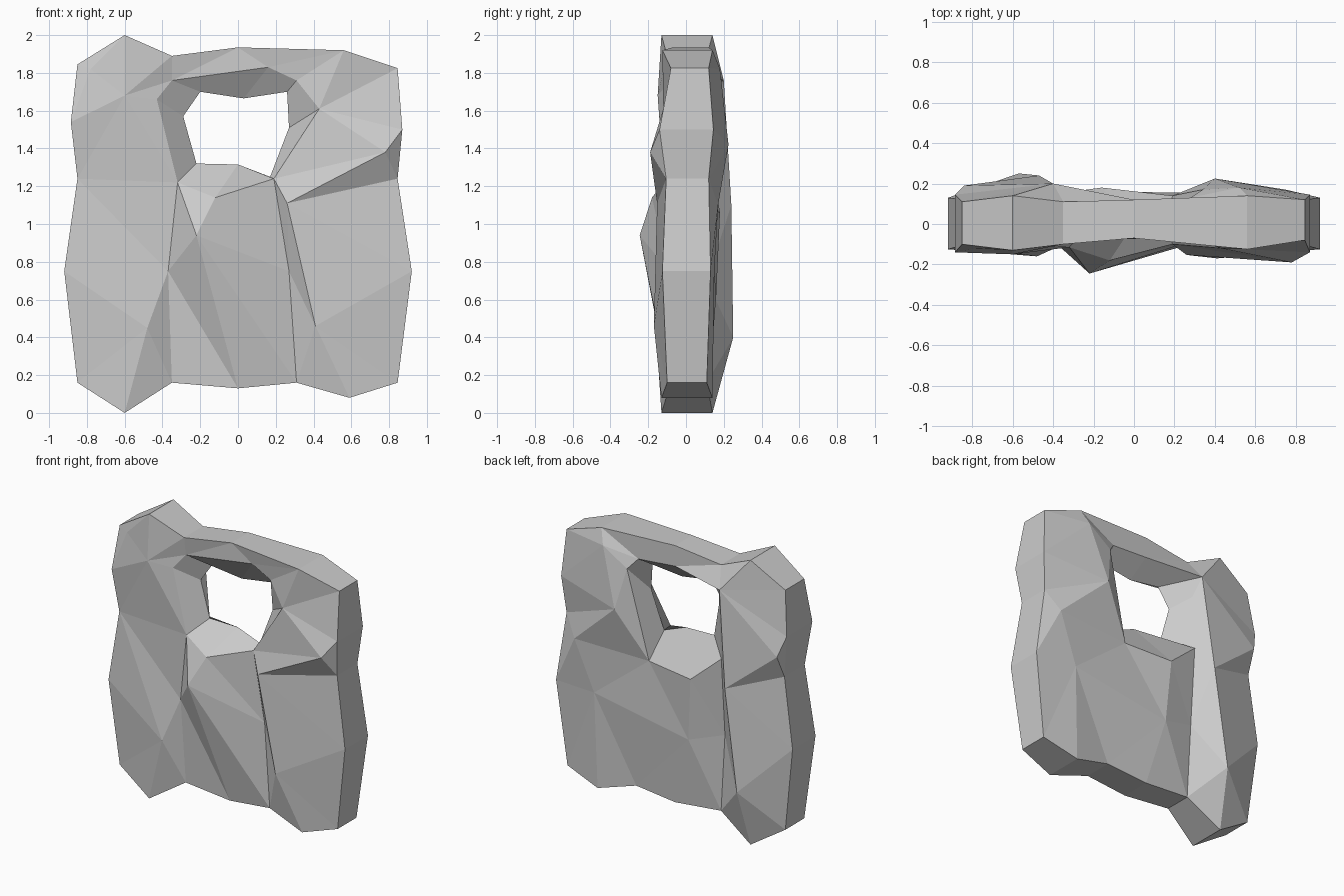
import bpy, bmesh
from mathutils import Vector
from mathutils.geometry import delaunay_2d_cdt

if "Cube" in bpy.data.objects:
    bpy.data.objects.remove(bpy.data.objects["Cube"])

# Silhouette: x, z, front y, back y
OUTLINE = [
    (-.85, 1.845, -.10, .11), (-.6, 2, -.13, .14), (-.35, 1.89, -.10, .11),
    (0, 1.935, -.07, .12), (.56, 1.92, -.125, .14), (.845, 1.825, -.08, .12),
    (.87, 1.5, -.14, .145), (.845, 1.24, -.105, .12), (.92, .75, -.125, .13),
    (.845, .16, -.10, .11), (.59, .08, -.13, .14), (.31, .16, -.09, .11),
    (0, .13, -.09, .12), (-.35, .16, -.08, .11), (-.6, 0, -.13, .14),
    (-.85, .16, -.10, .11), (-.92, .75, -.125, .13), (-.85, 1.24, -.105, .12),
    (-.885, 1.54, -.14, .145)]

# Window loops: x, z, y
HOLE_FRONT = [(-.43, 1.66, -.11), (-.35, 1.76, -.08), (.16, 1.83, -.07), (.31, 1.76, -.08),
              (.43, 1.61, -.12), (.19, 1.24, -.10), (-.12, 1.14, -.18), (-.32, 1.22, -.115)]
HOLE_MID = [(-.29, 1.57, 0), (-.20, 1.70, 0), (.03, 1.665, 0), (.26, 1.70, 0),
            (.27, 1.51, 0), (.17, 1.25, 0), (0, 1.315, 0), (-.22, 1.32, 0)]
HOLE_BACK = [(-.36, 1.62, .15), (-.40, 1.76, .20), (0, 1.79, .12), (.28, 1.77, .13),
             (.34, 1.70, .17), (.19, 1.08, .14), (-.16, 1.06, .18), (-.38, 1.25, .15)]

# Chiselled relief points of each face: x, z, y
RELIEF_FRONT = [(-.37, .75, -.11), (-.22, .94, -.245), (.27, .75, -.09), (.26, 1.11, -.153),
                (.41, .46, -.17), (.78, 1.38, -.19), (-.48, .45, -.16), (-.6, 1.68, -.15),
                (-.78, 1.82, -.12)]
RELIEF_BACK = [(-.57, .4, .25), (-.47, 1.1, .24), (-.38, .7, .11), (-.13, .62, .16),
               (.61, .75, .15), (.75, 1.1, .17), (.4, 1.42, .225), (.52, 1.82, .18),
               (-.84, 1.4, .19)]

# Edges that must stay as creases (indices: outline, then hole, then relief)
CREASE_FRONT = [(26, 27), (27, 13), (24, 29), (29, 11), (30, 31), (30, 7), (30, 32),
                (24, 32), (28, 12), (28, 11), (28, 29), (25, 28), (33, 17)]
CREASE_BACK = [(20, 28), (28, 27), (26, 29), (29, 13), (30, 31), (24, 31), (31, 11),
               (28, 35), (20, 35)]

bm = bmesh.new()


def add_face(points):
    bm.faces.new([bm.verts.new((x, y, z)) for x, z, y in points])


def ring(start, count):
    return [(start + i, start + (i + 1) % count) for i in range(count)]


def skin(outline, hole, relief, creases):
    """Triangulated rock face around the window."""
    pts = outline + hole + relief
    n, h = len(outline), len(hole)
    edges = ring(0, n) + ring(n, h) + creases
    res = delaunay_2d_cdt([Vector(p[:2]) for p in pts], edges, [], 1, 1e-5)
    verts, tris, origin = res[0], res[2], res[3]
    for t in tris:
        src = [origin[i][0] if origin[i] else -1 for i in t]
        if all(n <= s < n + h for s in src):
            continue
        add_face([pts[s] if s >= 0 else (verts[i].x, verts[i].y, -.12)
                  for s, i in zip(src, t)])


def bridge(a, b):
    for i, j in ring(0, len(a)):
        add_face([a[i], a[j], b[j], b[i]])


front = [(x, z, f) for x, z, f, b in OUTLINE]
back = [(x, z, b) for x, z, f, b in OUTLINE]

# Front and back faces, outer rim, window reveal
skin(front, HOLE_FRONT, RELIEF_FRONT, CREASE_FRONT)
skin(back, HOLE_BACK, RELIEF_BACK, CREASE_BACK)
bridge(front, back)
bridge(HOLE_FRONT, HOLE_MID)
bridge(HOLE_MID, HOLE_BACK)

bmesh.ops.remove_doubles(bm, verts=bm.verts, dist=1e-4)
bmesh.ops.recalc_face_normals(bm, faces=bm.faces)

mesh = bpy.data.meshes.new("rock_wall_with_window")
bm.to_mesh(mesh)
bm.free()
wall = bpy.data.objects.new("rock_wall_with_window", mesh)
bpy.context.collection.objects.link(wall)
